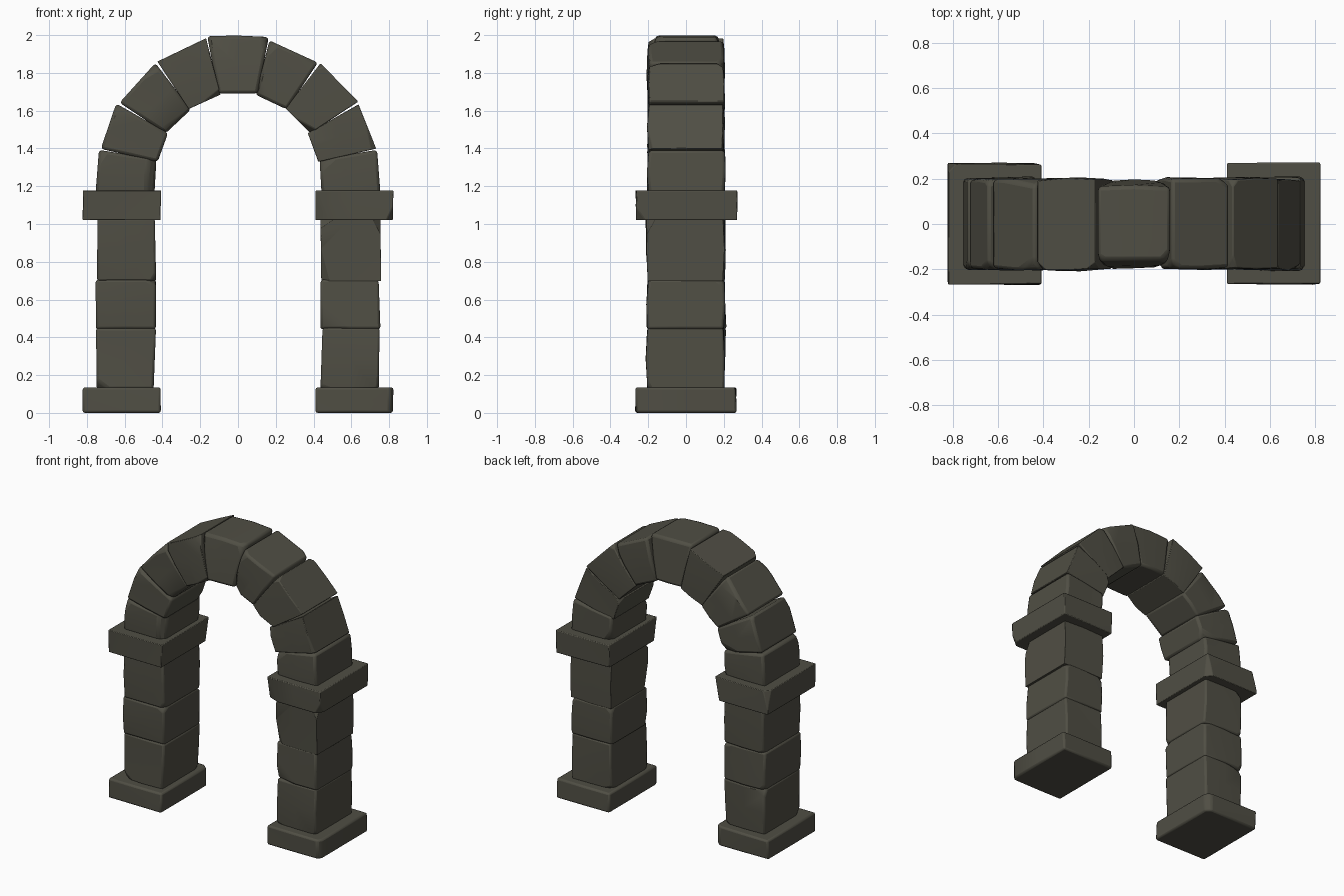
import bpy, bmesh, math, random
from mathutils import Vector

cube = bpy.data.objects.get("Cube")
if cube:
    bpy.data.objects.remove(cube, do_unlink=True)
random.seed(11)

stone = bpy.data.materials.new("dark_olive_stone")
stone.use_nodes = True
COLOUR = (0.08, 0.077, 0.058, 1)
stone.diffuse_color = COLOUR
stone.node_tree.nodes["Principled BSDF"].inputs["Base Color"].default_value = COLOUR


def block(name, quad, depth, chips=3, bulge=0.012, bevel=0.016, top_taper=0.0):
    """Chiselled stone: an (x, z) outline given depth, swollen, chipped and bevelled."""
    bm = bmesh.new()
    rings = []
    for y in (-depth, depth):
        ring = []
        for i, (x, z) in enumerate(quad):
            yy = y * (1 - (top_taper if i in (2, 3) else 0))
            ring.append(bm.verts.new((x, yy + random.uniform(-.006, .006), z)))
        rings.append(ring)
    front, back = rings
    bm.faces.new(front)
    bm.faces.new(back[::-1])
    for i in range(4):
        j = (i + 1) % 4
        bm.faces.new((front[i], back[i], back[j], front[j]))
    bmesh.ops.recalc_face_normals(bm, faces=bm.faces)
    corners = [v.co.copy() for v in bm.verts]
    centre = sum(corners, Vector()) / 8

    # Slight swelling around the middle of each stone
    bmesh.ops.subdivide_edges(bm, edges=bm.edges[:], cuts=1, use_grid_fill=True)
    for v in bm.verts:
        near = min((v.co - c).length for c in corners)
        if near > 0.01 and abs(v.co.y) > depth * 0.5:
            v.co.y += math.copysign(random.uniform(0, bulge), v.co.y)

    # Chips knocked off random corners
    for c in random.sample(corners, chips):
        inward = (centre - c).normalized()
        tilt = Vector([random.uniform(-.35, .35) for _ in range(3)])
        geom = bm.verts[:] + bm.edges[:] + bm.faces[:]
        cut = bmesh.ops.bisect_plane(bm, geom=geom, plane_co=c + inward * random.uniform(.015, .03),
                                     plane_no=-(inward + tilt), clear_outer=True)
        rim = [e for e in cut["geom_cut"] if isinstance(e, bmesh.types.BMEdge)]
        bmesh.ops.holes_fill(bm, edges=rim, sides=0)
    bmesh.ops.recalc_face_normals(bm, faces=bm.faces)

    mesh = bpy.data.meshes.new(name)
    bm.to_mesh(mesh)
    bm.free()
    mesh.materials.append(stone)
    obj = bpy.data.objects.new(name, mesh)
    bpy.context.collection.objects.link(obj)
    mod = obj.modifiers.new("worn_edges", "BEVEL")
    mod.width, mod.segments = bevel, 2
    mod.limit_method, mod.angle_limit = "ANGLE", math.radians(35)
    bpy.ops.object.select_all(action="DESELECT")
    obj.select_set(True)
    bpy.context.view_layer.objects.active = obj
    bpy.ops.object.shade_smooth_by_angle(angle=math.radians(35))


def box(x0, x1, z0, z1, side, lean=0.008):
    """Slightly uneven rectangle, lower edge first."""
    j = lambda: random.uniform(-lean, lean)
    return [(side * (x + j()), z) for x, z in ((x0, z0), (x1, z0), (x1, z1), (x0, z1))]


def polar(radius, degrees, side=1):
    a = math.radians(degrees)
    return side * radius * math.cos(a), SPRING + radius * math.sin(a)


SPRING, INNER, OUTER = 1.25, 0.44, 0.745
for side, label in ((1, "left"), (-1, "right")):
    # Plinth and impost slabs
    block(f"{label}_plinth", box(.41, .82, 0, .135, side, .003), .265, 1, .002, .012)
    block(f"{label}_impost", box(.41, .82, 1.02, 1.178, side, .004), .265, 2, .002, .014)

    # Pillar stones
    for i, (z0, z1) in enumerate(((.125, .45), (.443, .705), (.698, 1.03))):
        block(f"{label}_pillar_stone_{i + 1}", box(.44, .752, z0, z1, side), .2)

    # Springer stone standing on the impost
    (xi, zi), (xo, zo) = polar(INNER, 11), polar(OUTER, 11)
    block(f"{label}_springer",
          [(side * x, z) for x, z in ((.442, 1.165), (.754, 1.165), (xo + .005, zo), (xi, zi + .01))], .2, 2)

    # Wedge stones of the arch
    for i, (a0, a1) in enumerate(((11, 31.5), (31.5, 54.5), (54.5, 77.5))):
        r = [random.uniform(-.008, .008) for _ in range(4)]
        quad = [polar(INNER + r[0], a0 - .5, side), polar(OUTER + r[1], a0 + .5, side),
                polar(OUTER + r[2], a1 - .5, side), polar(INNER + r[3], a1 + .5, side)]
        block(f"{label}_arch_stone_{i + 1}", quad, .197)

# Keystone, narrower towards its top
block("keystone", [(-.105, 1.69), (.105, 1.69), (.163, 1.99), (-.163, 1.995)], .197, 2, .012, .018, .16)
crown = bpy.data.objects["keystone"]
top = max(v.co.z for v in crown.data.vertices)
for v in crown.data.vertices:
    if v.co.z > 1.95 and abs(v.co.x) < .08:
        v.co.z += 2.0 - top
